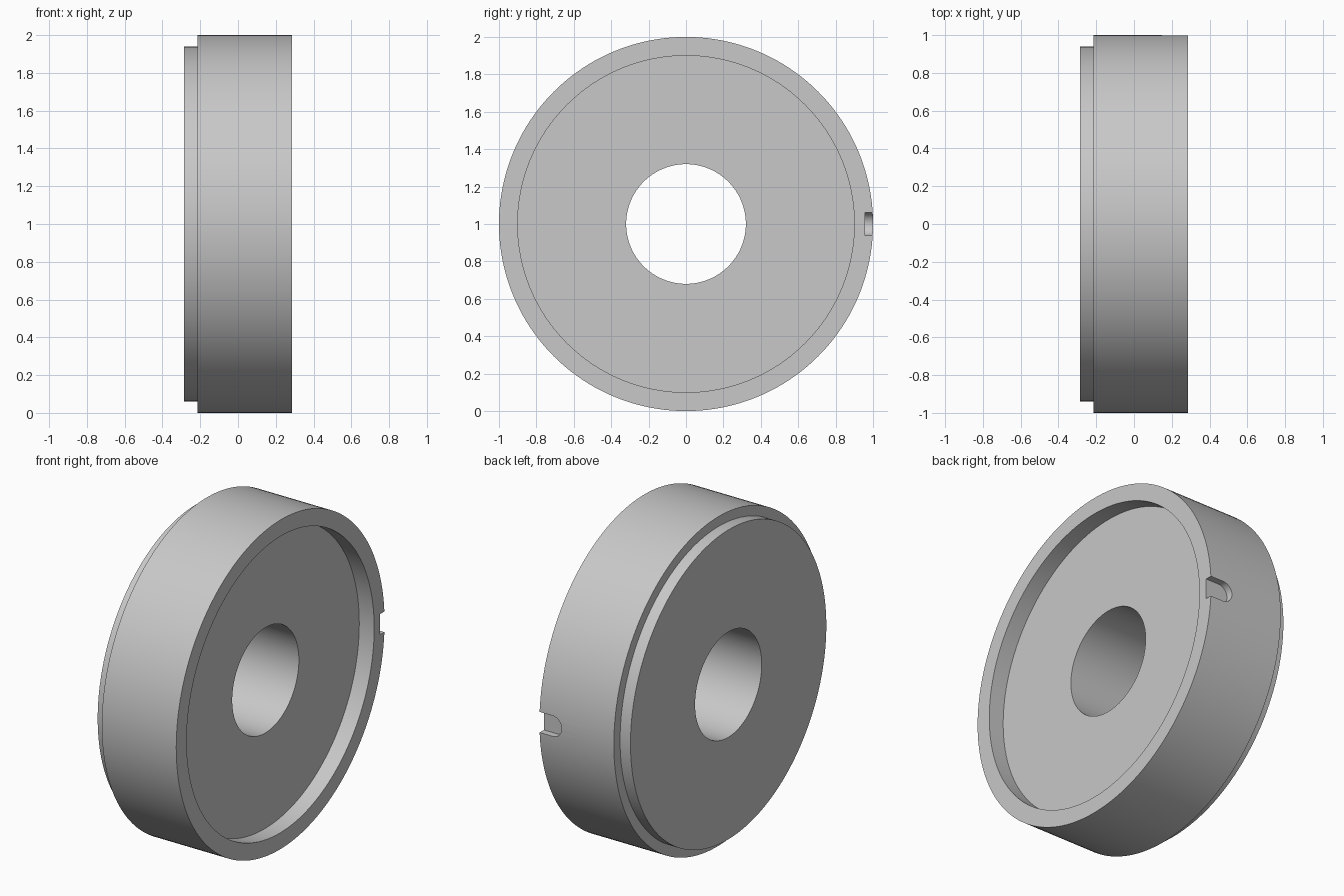
import bpy, bmesh, math
from mathutils import Vector

if "Cube" in bpy.data.objects:
    bpy.data.objects.remove(bpy.data.objects["Cube"])

grey = bpy.data.materials.new("plain grey")
grey.use_nodes = True
colour = (0.58, 0.58, 0.58, 1)
grey.diffuse_color = colour
grey.node_tree.nodes["Principled BSDF"].inputs["Base Color"].default_value = colour


def make_object(name, bm):
    bmesh.ops.recalc_face_normals(bm, faces=bm.faces)
    mesh = bpy.data.meshes.new(name)
    bm.to_mesh(mesh)
    bm.free()
    mesh.materials.append(grey)
    obj = bpy.data.objects.new(name, mesh)
    bpy.context.collection.objects.link(obj)
    return obj


# Ring body: closed (x, radius) profile turned around the x axis
profile = [(-0.285, 0.32), (-0.285, 0.94), (-0.215, 0.94), (-0.215, 1.0),
           (0.285, 1.0), (0.285, 0.9), (0.185, 0.9), (0.185, 0.32)]
bm = bmesh.new()
verts = [bm.verts.new((x, 0, r)) for x, r in profile]
edges = [bm.edges.new((a, b)) for a, b in zip(verts, verts[1:] + verts[:1])]
bmesh.ops.spin(bm, geom=verts + edges, cent=(0, 0, 0), axis=(1, 0, 0),
               angle=math.tau, steps=160, use_merge=True)
bmesh.ops.remove_doubles(bm, verts=bm.verts, dist=1e-5)
bmesh.ops.translate(bm, verts=bm.verts, vec=(0, 0, 1))
disc = make_object("recessed_disc", bm)

# Round-ended slot cutter at the back rim
radius, centre_x = 0.0625, 0.1975
outline = [(0.4, -radius), (0.4, radius)]
for i in range(17):
    a = math.pi / 2 + math.pi * i / 16
    outline.append((centre_x + radius * math.cos(a), radius * math.sin(a)))
bm = bmesh.new()
face = bm.faces.new([bm.verts.new((x, 0.957, 1 + z)) for x, z in outline])
top = bmesh.ops.extrude_face_region(bm, geom=[face])["geom"]
bmesh.ops.translate(bm, vec=Vector((0, 0.2, 0)),
                    verts=[g for g in top if isinstance(g, bmesh.types.BMVert)])
cutter = make_object("slot_cutter", bm)
cutter.hide_render = True

# Cut the slot, then shade smooth with sharp rims
bpy.ops.object.select_all(action="DESELECT")
bpy.context.view_layer.objects.active = disc
disc.select_set(True)
mod = disc.modifiers.new("rim slot", "BOOLEAN")
mod.operation = "DIFFERENCE"
mod.solver = "EXACT"
mod.object = cutter
bpy.ops.object.modifier_apply(modifier=mod.name)
bpy.data.objects.remove(cutter)
bpy.ops.object.shade_smooth_by_angle(angle=math.radians(30))
